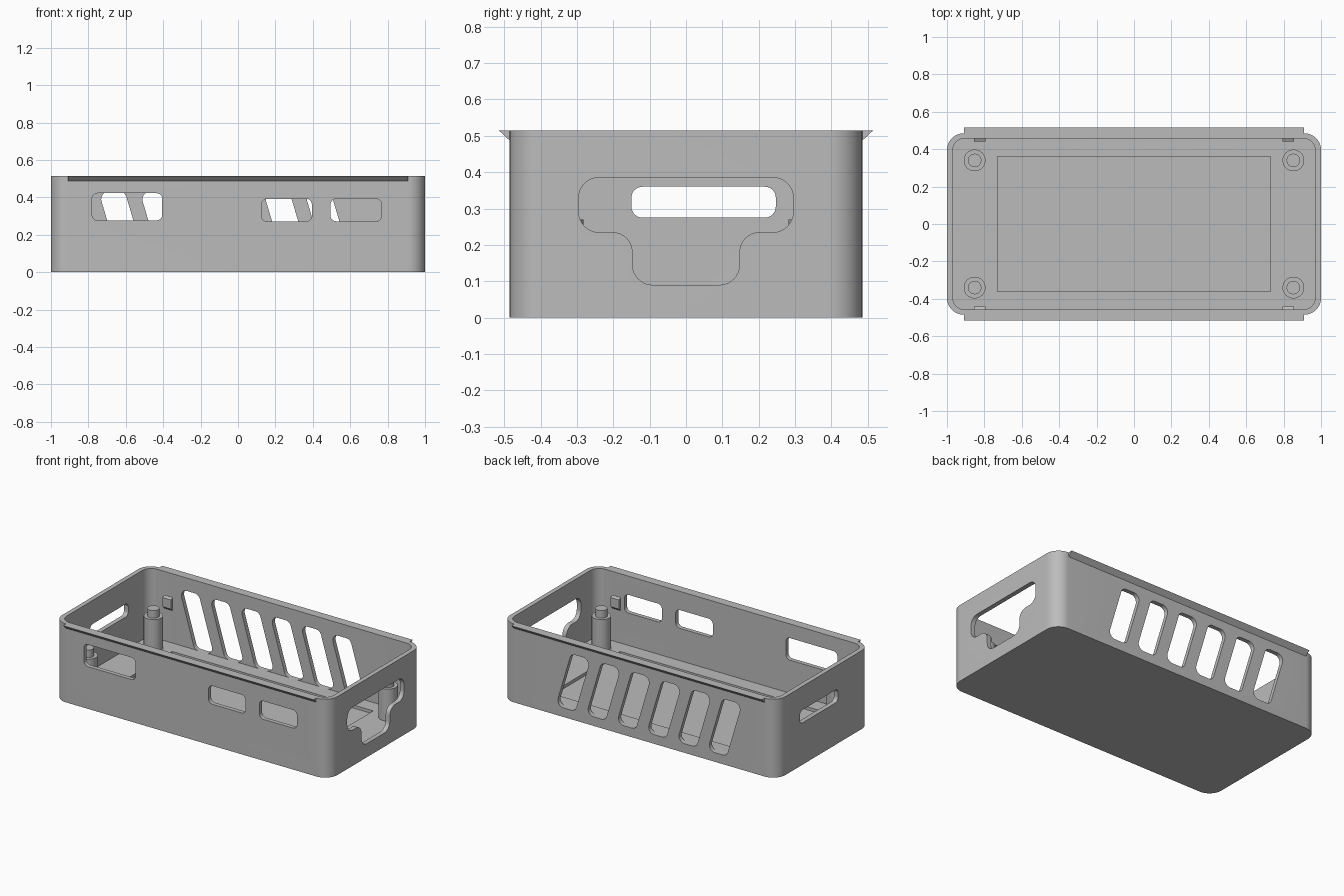
import bpy, bmesh, math
from mathutils import Vector

cube = bpy.data.objects.get("Cube")
if cube:
    bpy.data.objects.remove(cube, do_unlink=True)

grey = bpy.data.materials.new("warm_grey_plastic")
grey.use_nodes = True
grey.diffuse_color = (0.5, 0.5, 0.5, 1)
grey.node_tree.nodes["Principled BSDF"].inputs["Base Color"].default_value = (0.5, 0.5, 0.5, 1)


def rounded(points, radius, steps=8):
    """Round every corner of a closed 2D outline, convex or concave."""
    out = []
    pts = [Vector(p) for p in points]
    for i, p in enumerate(pts):
        a = (pts[i - 1] - p).normalized()
        b = (pts[(i + 1) % len(pts)] - p).normalized()
        half = a.angle(b) / 2
        centre = p + (a + b).normalized() * radius / math.sin(half)
        start = p + a * radius / math.tan(half) - centre
        end = p + b * radius / math.tan(half) - centre
        sweep = start.angle_signed(end)
        for k in range(steps + 1):
            t = -sweep * k / steps
            out.append(centre + Vector((start.x * math.cos(t) - start.y * math.sin(t),
                                        start.x * math.sin(t) + start.y * math.cos(t))))
    return out


def rect(u0, u1, v0, v1):
    return [(u0, v0), (u1, v0), (u1, v1), (u0, v1)]


def prism(name, outline, axis, lo, hi):
    """Extrude a 2D outline along an axis; the outline uses the other two axes in order."""
    place = {"x": lambda u, v, w: (w, u, v),
             "y": lambda u, v, w: (u, w, v),
             "z": lambda u, v, w: (u, v, w)}[axis]
    bm = bmesh.new()
    low = [bm.verts.new(place(u, v, lo)) for u, v in outline]
    high = [bm.verts.new(place(u, v, hi)) for u, v in outline]
    bm.faces.new(low)
    bm.faces.new(high)
    for i in range(len(low)):
        bm.faces.new((low[i - 1], low[i], high[i], high[i - 1]))
    bmesh.ops.recalc_face_normals(bm, faces=bm.faces)
    mesh = bpy.data.meshes.new(name)
    bm.to_mesh(mesh)
    bm.free()
    obj = bpy.data.objects.new(name, mesh)
    bpy.context.collection.objects.link(obj)
    mesh.materials.append(grey)
    return obj


def select(obj):
    bpy.ops.object.select_all(action="DESELECT")
    obj.select_set(True)
    bpy.context.view_layer.objects.active = obj


def smooth(obj):
    select(obj)
    bpy.ops.object.shade_smooth_by_angle(angle=math.radians(30))


def cut(target, cutter):
    mod = target.modifiers.new("cut", "BOOLEAN")
    mod.operation = "DIFFERENCE"
    mod.solver = "EXACT"
    mod.object = cutter
    select(target)
    bpy.ops.object.modifier_apply(modifier=mod.name)
    bpy.data.objects.remove(cutter, do_unlink=True)


HEIGHT, FLOOR = 0.515, 0.06

# Open tray with rounded vertical corners
tray = prism("tray", rounded(rect(-1, 1, -0.485, 0.485), 0.09, 12), "z", 0, HEIGHT)
cut(tray, prism("cavity", rounded(rect(-0.97, 0.97, -0.457, 0.457), 0.065, 12), "z", FLOOR, 1))

# Shallow recess in the floor
cut(tray, prism("recess", rect(-0.73, 0.73, -0.36, 0.36), "z", 0.04, 0.2))

# Port openings in the front wall
for x0, x1, z0, z1 in ((-0.78, -0.405, 0.277, 0.422), (0.125, 0.395, 0.272, 0.392), (0.495, 0.768, 0.272, 0.392)):
    cut(tray, prism("port", rounded(rect(x0, x1, z0, z1), 0.03), "y", -0.6, -0.4))

# Slanted vents in the back wall
for i in range(6):
    x = -0.665 + 0.22 * i
    vent = [(x + 0.03, 0.06), (x + 0.17, 0.06), (x + 0.06, 0.43), (x - 0.08, 0.43)]
    cut(tray, prism("vent", rounded(vent, 0.04), "y", 0.4, 0.6))

# Narrow slot in one end, T-shaped opening in the other
cut(tray, prism("end_slot", rounded(rect(-0.15, 0.247, 0.275, 0.36), 0.03), "x", -1.1, -0.9))
half_t = [(0.147, 0.09), (0.147, 0.235), (0.295, 0.235), (0.295, 0.385)]
tee = half_t + [(-y, z) for y, z in reversed(half_t)]
cut(tray, prism("tee_opening", rounded(tee, 0.055), "x", 0.9, 1.1))
smooth(tray)

for side, sy in (("front", -1), ("back", 1)):
    # Wedge-shaped lip along the rim
    lip = [(sy * 0.48, 0.482), (sy * 0.485, 0.487), (sy * 0.515, HEIGHT), (sy * 0.48, HEIGHT)]
    prism(side + "_rim_lip", lip, "x", -0.91, 0.908)
    for end, sx in (("right", -1), ("left", 1)):
        # Small catch on the inner wall
        x = sx * 0.825
        catch = [(sy * 0.46, 0.27), (sy * 0.44, 0.29), (sy * 0.44, 0.35), (sy * 0.46, 0.36)]
        prism(f"{side}_{end}_catch", catch, "x", x - 0.03, x + 0.03)
        # Standoff post with a locating peg
        for part, radius, z0, z1 in (("post", 0.058, FLOOR - 0.02, 0.27), ("peg", 0.036, 0.26, 0.32)):
            ring = [(sx * 0.852 + radius * math.cos(k * math.tau / 32),
                     sy * 0.34 + radius * math.sin(k * math.tau / 32)) for k in range(32)]
            smooth(prism(f"{side}_{end}_{part}", ring, "z", z0, z1))
